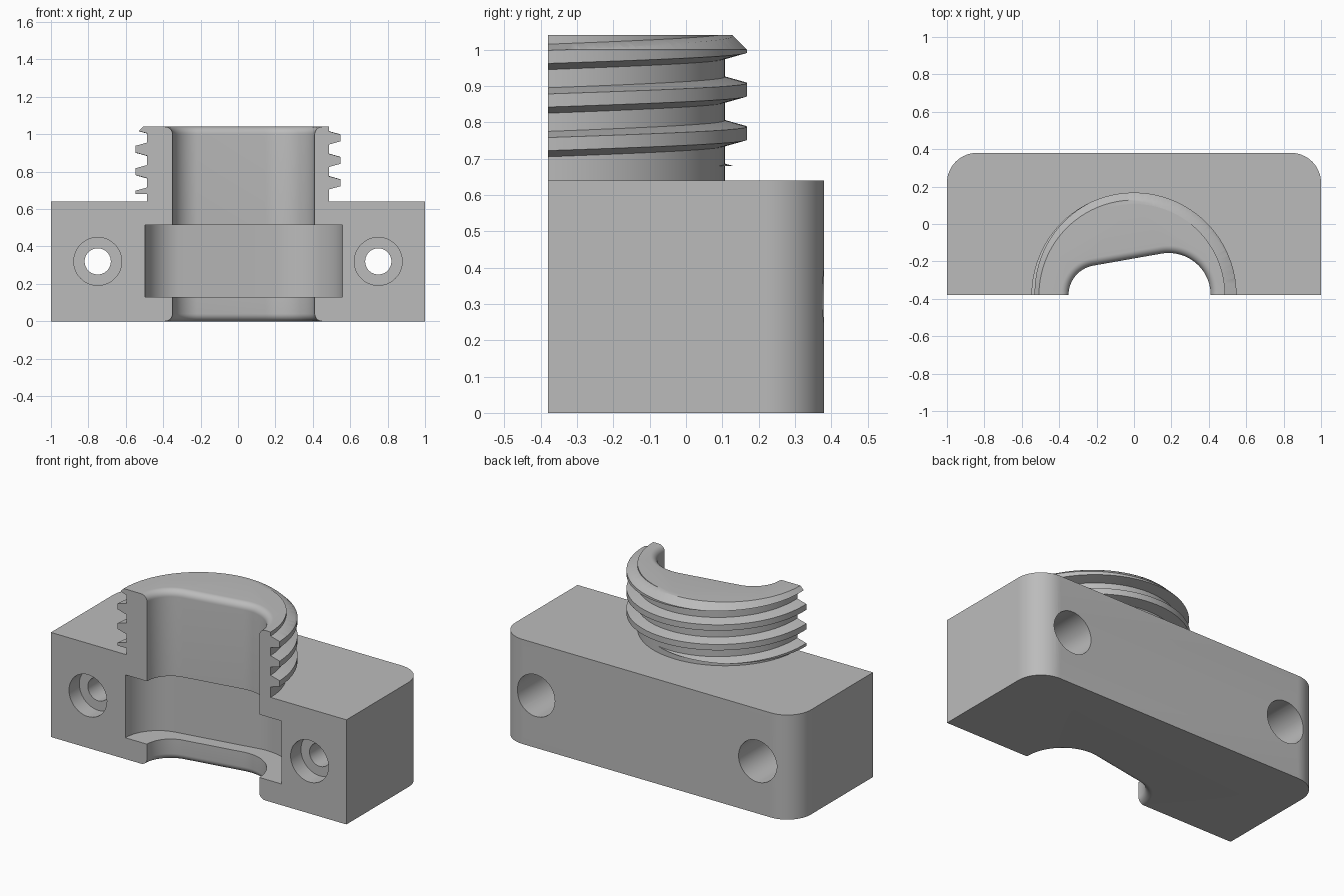
import bpy, bmesh
from math import sin, cos, pi, acos

if "Cube" in bpy.data.objects:
    bpy.data.objects.remove(bpy.data.objects["Cube"], do_unlink=True)

FRONT = -0.38          # the flat parting plane
NECK_R, THREAD_R, TOP = 0.487, 0.548, 1.04
PITCH = 0.12

grey = bpy.data.materials.new("plain grey")
grey.use_nodes = True
grey.diffuse_color = (0.5, 0.5, 0.5, 1)
grey.node_tree.nodes["Principled BSDF"].inputs["Base Color"].default_value = (0.5, 0.5, 0.5, 1)


def loft(name, *strips):
    """Closed solids, each skinned through a strip of matching rings."""
    bm = bmesh.new()
    for rings in strips:
        loops = [[bm.verts.new(p) for p in ring] for ring in rings]
        n = len(loops[0])
        for a, b in zip(loops, loops[1:]):
            for i in range(n):
                j = (i + 1) % n
                bm.faces.new((a[i], a[j], b[j], b[i]))
        bm.faces.new(loops[0][::-1])
        bm.faces.new(loops[-1])
    bmesh.ops.recalc_face_normals(bm, faces=bm.faces)
    mesh = bpy.data.meshes.new(name)
    bm.to_mesh(mesh)
    bm.free()
    obj = bpy.data.objects.new(name, mesh)
    bpy.context.collection.objects.link(obj)
    mesh.materials.append(grey)
    return obj


def activate(obj):
    bpy.ops.object.select_all(action='DESELECT')
    obj.select_set(True)
    bpy.context.view_layer.objects.active = obj


def combine(obj, other, operation):
    """Apply a boolean and discard the helper."""
    activate(obj)
    mod = obj.modifiers.new("cut", 'BOOLEAN')
    mod.operation, mod.object, mod.solver = operation, other, 'EXACT'
    bpy.ops.object.modifier_apply(modifier=mod.name)
    bpy.data.objects.remove(other, do_unlink=True)


def arc(cx, cy, r, start, end, n):
    return [(cx + r * cos(start + (end - start) * i / n),
             cy + r * sin(start + (end - start) * i / n)) for i in range(n + 1)]


def at_z(points, z):
    return [(x, y, z) for x, y in points]


def half_disc(r, front):
    return arc(0, FRONT, r, 0, pi, 96) + [(-r, front), (r, front)]


def slot(offset=0.0, scale=1.0, shift=0.0):
    """Two unequal lobes joined by a tangent, open towards the front."""
    xl, rl, xr, rr = -0.19, 0.16, 0.185, 0.225
    tangent = acos((rl - rr) / (xr - xl))
    pts = arc(xl, 0, rl + offset, pi, tangent, 20) + arc(xr, 0, rr + offset, tangent, 0, 28)
    pts = [(x * scale + shift, y * scale + FRONT) for x, y in pts]
    return [(pts[0][0], -0.7)] + pts + [(pts[-1][0], -0.7)]


def bore(x, r, y0, y1):
    ring = arc(x, 0.32, r, 0, 2 * pi, 48)[:-1]
    return loft("bore", [[(a, y, b) for a, b in ring] for y in (y0, y1)])


# Block with rounded rear corners
outline = ([(-1, -0.5), (1, -0.5)] + arc(0.84, 0.22, 0.16, 0, pi / 2, 16)
           + arc(-0.84, 0.22, 0.16, pi / 2, pi, 16))
body = loft("clamp_body", [at_z(outline, 0), at_z(outline, 0.64)])

# Half-round neck
neck = half_disc(NECK_R, -0.5)
combine(body, loft("neck", [at_z(neck, 0.5), at_z(neck, TOP)]), 'UNION')

# Flat parting face
face = [(-2, -1), (2, -1), (2, FRONT), (-2, FRONT)]
combine(body, loft("front_cut", [at_z(face, -1), at_z(face, 2)]), 'DIFFERENCE')

# Cable channel with rounded mouths at both ends
fillet = 0.04
mouth = [(fillet * (1 - cos(i * pi / 16)), fillet * (1 - sin(i * pi / 16))) for i in range(9)]
rings = [at_z(slot(fillet), -0.05)]
rings += [at_z(slot(fillet - fillet * sin(i * pi / 16)), fillet * (1 - cos(i * pi / 16)))
          for i in range(9)]
rings += [at_z(slot(fillet - fillet * sin(i * pi / 16)), TOP - fillet * (1 - cos(i * pi / 16)))
          for i in range(8, -1, -1)]
rings += [at_z(slot(fillet), TOP + 0.05)]
combine(body, loft("channel", rings), 'DIFFERENCE')

# Wider seal pocket inside
pocket = slot(scale=1.39, shift=-0.01)
combine(body, loft("pocket", [at_z(pocket, 0.13), at_z(pocket, 0.515)]), 'DIFFERENCE')

# Screw holes, counterbored at front and back
for x in (-0.75, 0.75):
    for r, y0, y1 in ((0.07, -0.6, 0.6), (0.128, -0.6, -0.28), (0.128, 0.07, 0.6)):
        combine(body, bore(x, r, y0, y1), 'DIFFERENCE')

# Helical thread ridges around the neck
profile = [(NECK_R - 0.012, -0.038), (NECK_R, -0.035), (THREAD_R, -0.018),
           (THREAD_R, 0.018), (NECK_R, 0.035), (NECK_R - 0.012, 0.038)]
ridges = []
for turn in range(-1, 3):
    strip = []
    for i in range(-4, 101):
        t = pi * i / 96
        z = 0.74 + PITCH * (turn + t / (2 * pi))
        strip.append([(r * cos(t), FRONT + r * sin(t), z + h) for r, h in profile])
    ridges.append(strip)
thread = loft("neck_thread", *ridges)

# Trim the thread to the neck height with a chamfered lead-in
limits = ((0.6, 0.68), (0.6, 0.948), (0.508, TOP))
envelope = loft("thread_limit", [at_z(half_disc(r, FRONT)[:-2], z) for r, z in limits])
combine(thread, envelope, 'INTERSECT')

for obj in (body, thread):
    activate(obj)
    bpy.ops.object.shade_smooth_by_angle(angle=pi / 6)
